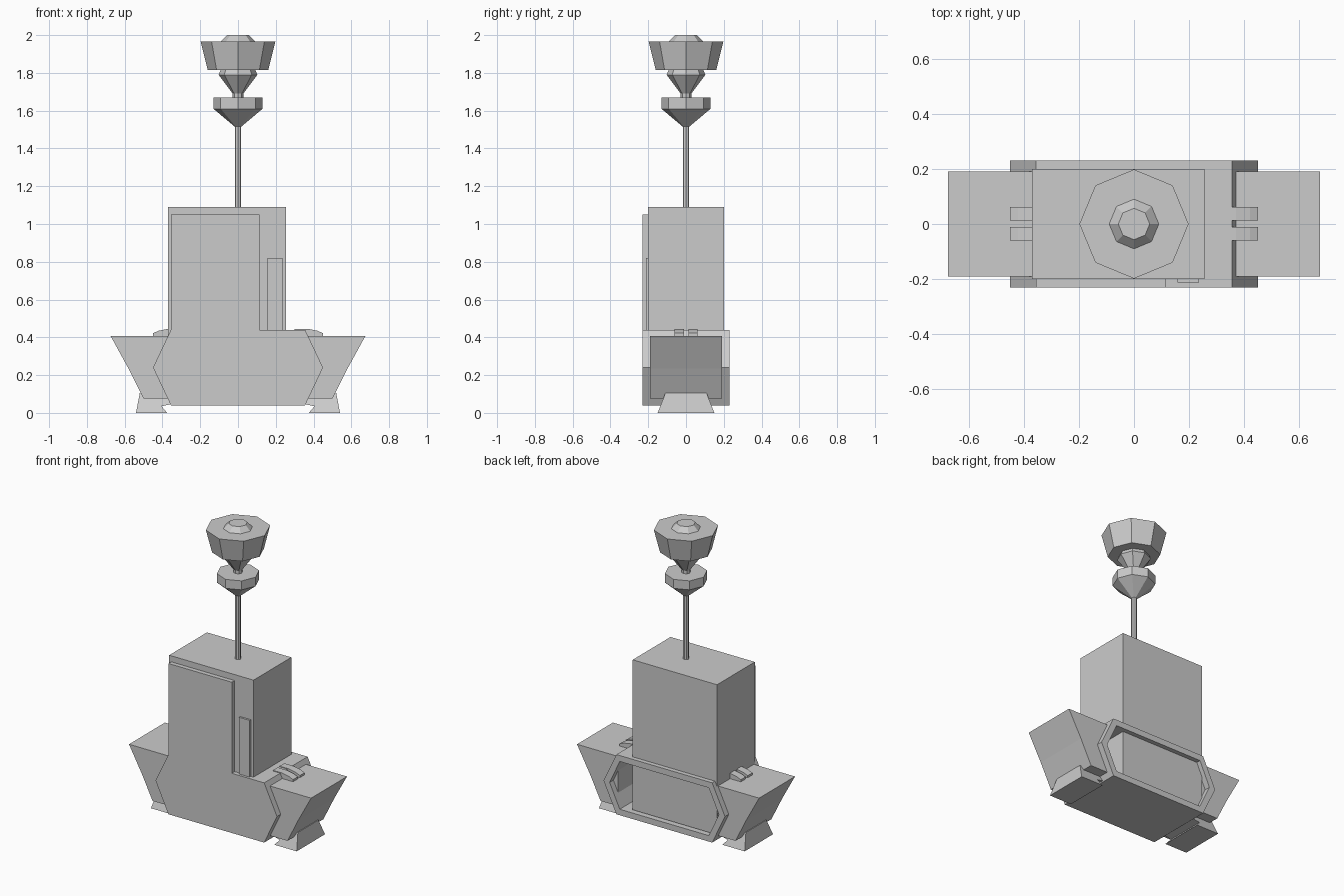
import bpy, bmesh, math

if "Cube" in bpy.data.objects:
    bpy.data.objects.remove(bpy.data.objects["Cube"])


def make(name, bm, smooth=False):
    bmesh.ops.recalc_face_normals(bm, faces=bm.faces[:])
    me = bpy.data.meshes.new(name)
    bm.to_mesh(me)
    bm.free()
    ob = bpy.data.objects.new(name, me)
    bpy.context.collection.objects.link(ob)
    return ob


def prism(name, pts, y0, y1, sx=1):
    """Extrude an x-z outline along y."""
    bm = bmesh.new()
    a = [bm.verts.new((sx * x, y0, z)) for x, z in pts]
    b = [bm.verts.new((sx * x, y1, z)) for x, z in pts]
    n = len(pts)
    bm.faces.new(a)
    bm.faces.new(b)
    for i in range(n):
        j = (i + 1) % n
        bm.faces.new((a[i], a[j], b[j], b[i]))
    return make(name, bm)


def box(name, x0, x1, y0, y1, z0, z1):
    return prism(name, [(x0, z0), (x1, z0), (x1, z1), (x0, z1)], y0, y1)


def lathe(name, profile, sides=8):
    """Revolve (radius, z) pairs around the z axis, capped at both ends."""
    bm = bmesh.new()
    rings = [[bm.verts.new((r * math.cos(2 * math.pi * k / sides),
                            r * math.sin(2 * math.pi * k / sides), z))
              for k in range(sides)] for r, z in profile]
    for a, b in zip(rings, rings[1:]):
        for k in range(sides):
            j = (k + 1) % sides
            bm.faces.new((a[k], a[j], b[j], b[k]))
    bm.faces.new(rings[0])
    bm.faces.new(rings[-1])
    return make(name, bm)


# Cabinet tower, with the base frame wrapped round its foot
box("tower", -0.37, 0.255, -0.2, 0.2, 0.085, 1.09)

# Front panel: hexagonal base plate with a tall door above it
prism("front_panel", [(-0.355, 1.05), (0.115, 1.05), (0.115, 0.44), (0.355, 0.44),
                      (0.45, 0.24), (0.355, 0.04), (-0.355, 0.04), (-0.45, 0.24),
                      (-0.355, 0.44)], -0.23, -0.195)
box("side_strip", 0.157, 0.235, -0.213, -0.2, 0.43, 0.82)

# Hexagonal base shell, open at the back
outer = [(0.355, 0.44), (0.45, 0.24), (0.355, 0.04),
         (-0.355, 0.04), (-0.45, 0.24), (-0.355, 0.44)]
inner = [(0.33, 0.40), (0.405, 0.24), (0.33, 0.08),
         (-0.33, 0.08), (-0.405, 0.24), (-0.33, 0.40)]
bm = bmesh.new()
loops = [[bm.verts.new((x, y, z)) for x, z in pts]
         for pts, y in ((outer, -0.195), (outer, 0.23), (inner, 0.23), (inner, -0.195))]
for k in range(4):
    a, b = loops[k], loops[(k + 1) % 4]
    for i in range(6):
        j = (i + 1) % 6
        bm.faces.new((a[i], a[j], b[j], b[i]))
make("base_shell", bm)

# Parts repeated on both ends
for side, s in (("right", 1), ("left", -1)):
    # Flared side bin
    prism("side_bin_" + side, [(0.37, 0.408), (0.675, 0.408), (0.58, 0.235),
                               (0.50, 0.075), (0.37, 0.075)], -0.19, 0.19, s)
    # Splayed foot, wider at the floor
    foot = prism("foot_" + side, [(0.54, 0), (0.52, 0.105), (0.36, 0.105),
                                  (0.36, 0.045), (0.405, 0.035), (0.375, 0)],
                 -0.15, 0.15, s)
    for v in foot.data.vertices:
        v.co.y *= 1 - 2.6 * v.co.z
    # Pair of bent hinge straps
    for n, y0 in enumerate((0.012, -0.06)):
        prism(f"hinge_{side}_{n}", [(0.30, 0.43), (0.30, 0.445), (0.37, 0.445),
                                    (0.42, 0.435), (0.45, 0.422), (0.45, 0.405),
                                    (0.36, 0.405)], y0, y0 + 0.05, s)

# Pole and stacked octagonal lamp head
lathe("pole", [(0.017, 1.08), (0.017, 1.53)])
lathe("lower_lamp", [(0.017, 1.515), (0.13, 1.61), (0.13, 1.67), (0.028, 1.67), (0.028, 1.695)])
lathe("middle_cone", [(0.028, 1.69), (0.103, 1.79), (0.09, 1.818)])
lathe("top_lamp", [(0.16, 1.815), (0.198, 1.967), (0.09, 1.967), (0.057, 2.0)])
